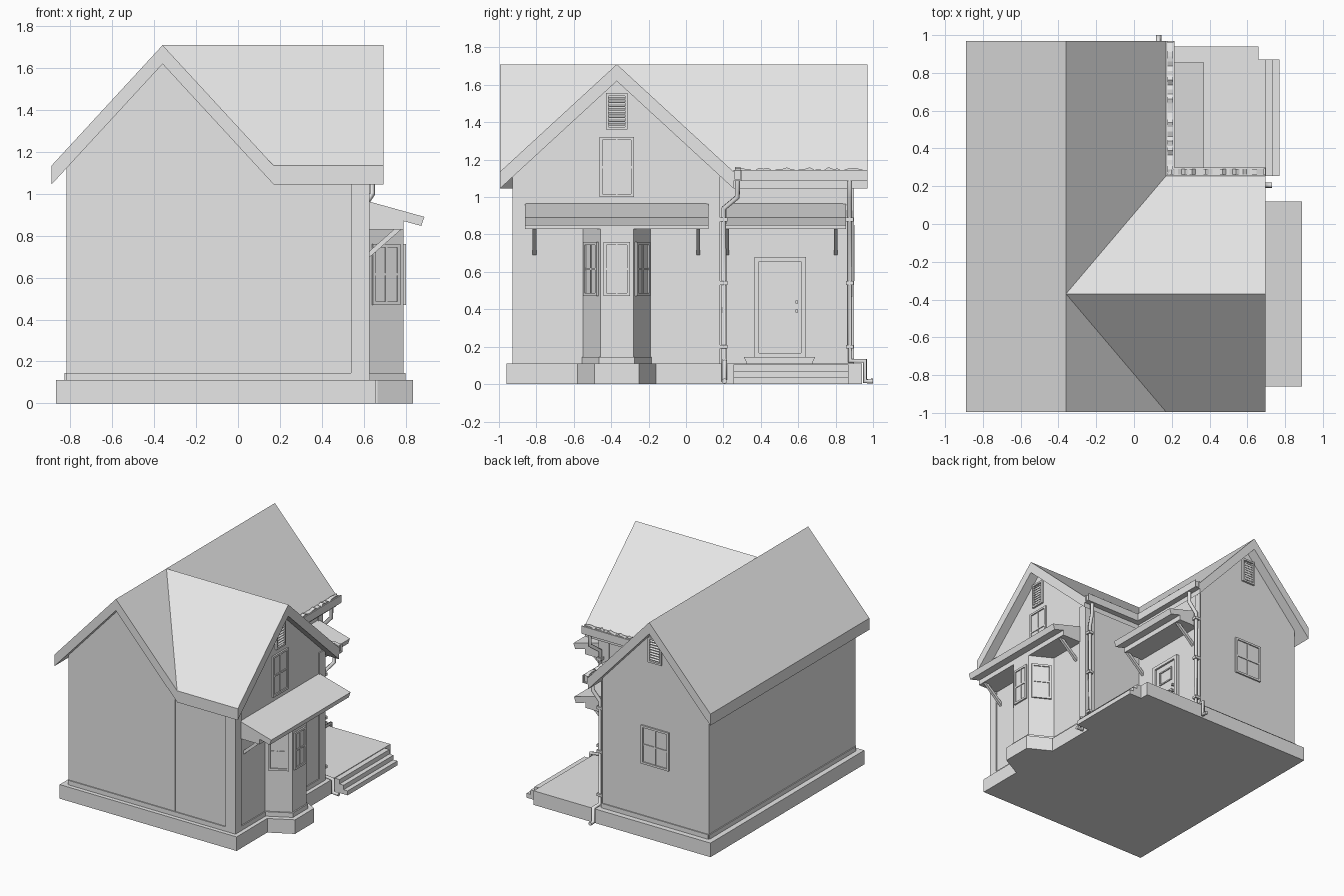
import bpy, bmesh, math
from mathutils import Matrix, Vector

if "Cube" in bpy.data.objects:
    bpy.data.objects.remove(bpy.data.objects["Cube"])

GREY = bpy.data.materials.new("plain_grey")
GREY.use_nodes = True
GREY.diffuse_color = (0.8, 0.8, 0.8, 1)
GREY.node_tree.nodes["Principled BSDF"].inputs["Base Color"].default_value = (0.8, 0.8, 0.8, 1)


def finish(name, bm):
    bmesh.ops.recalc_face_normals(bm, faces=bm.faces)
    mesh = bpy.data.meshes.new(name)
    bm.to_mesh(mesh)
    bm.free()
    mesh.materials.append(GREY)
    ob = bpy.data.objects.new(name, mesh)
    bpy.context.collection.objects.link(ob)
    return ob


def add_box(bm, lo, hi, mat=Matrix()):
    lo, hi = Vector(lo), Vector(hi)
    size = hi - lo
    m = mat @ Matrix.Translation((lo + hi) / 2) @ Matrix.Diagonal((*size, 1))
    bmesh.ops.create_cube(bm, size=1, matrix=m)


def box(name, lo, hi):
    bm = bmesh.new()
    add_box(bm, lo, hi)
    return finish(name, bm)


def prism(name, pts, axis, a, b):
    """Extrude a 2D profile along an axis from a to b."""
    place = {"x": lambda p: (a, p[0], p[1]),
             "y": lambda p: (p[0], a, p[1]),
             "z": lambda p: (p[0], p[1], a)}[axis]
    bm = bmesh.new()
    face = bm.faces.new([bm.verts.new(place(p)) for p in pts])
    out = bmesh.ops.extrude_face_region(bm, geom=[face])
    step = Vector([(b - a) if k == axis else 0 for k in "xyz"])
    bmesh.ops.translate(bm, vec=step, verts=[g for g in out["geom"] if isinstance(g, bmesh.types.BMVert)])
    return finish(name, bm)


# Main dimensions
RX, RY, TOP, EAVE, HALF, THICK = -0.36, -0.37, 1.71, 1.135, 0.53, 0.09
SLOPE_X = (TOP - EAVE) / HALF
SLOPE_Y = (TOP - EAVE) / 0.625
FRONT, BACK, END = -0.995, 0.97, 0.695
VX, VY = RX + HALF, RY + 0.625


def roof_panel(name, pts, height):
    """Sloping slab with vertical edges over a plan outline."""
    bm = bmesh.new()
    face = bm.faces.new([bm.verts.new((x, y, height(x, y))) for x, y in pts])
    out = bmesh.ops.extrude_face_region(bm, geom=[face])
    bmesh.ops.translate(bm, vec=(0, 0, -THICK), verts=[g for g in out["geom"] if isinstance(g, bmesh.types.BMVert)])
    return finish(name, bm)


def main_h(x, y):
    return TOP - SLOPE_X * abs(x - RX)


def wing_h(x, y):
    return TOP - SLOPE_Y * abs(y - RY)


# Roof
roof_panel("roof_main_west", [(RX - HALF, FRONT), (RX, FRONT), (RX, BACK), (RX - HALF, BACK)], main_h)
roof_panel("roof_main_front", [(RX, FRONT), (VX, FRONT), (RX, RY)], main_h)
roof_panel("roof_main_back", [(RX, RY), (VX, VY), (VX, BACK), (RX, BACK)], main_h)
for side, ye in (("front", FRONT), ("back", VY)):
    roof_panel("roof_wing_" + side, [(RX, RY), (END, RY), (END, ye), (VX, ye)], wing_h)

# Foundation and walls
box("foundation", (-0.87, -0.96, 0), (0.66, 0.94, 0.11))


def gable(c, half, slope):
    peak = TOP - 0.05
    low = peak - slope * half
    return [(c - half, 0.1), (c + half, 0.1), (c + half, low), (c, peak), (c - half, low)]


prism("main_walls", gable(RX, 0.46, SLOPE_X), "y", -0.92, 0.89)
prism("wing_walls", gable(RY, 0.545, SLOPE_Y), "x", 0.05, 0.62)

# Corner boards and base boards
T = 0.008
box("front_base_board", (-0.82, -0.92 - T, 0.11), (0.62, -0.92, 0.145))
box("front_corner_board", (0.54, -0.92 - T, 0.11), (0.62 + T, -0.92, 1.1))
box("wing_base_board", (0.62, -0.92, 0.11), (0.62 + T, 0.175, 0.145))
for y in (-0.92 - T, 0.11):
    box("wing_corner_board", (0.62, y, 0.11), (0.62 + T, y + 0.065 + T, 1.13))
box("wing_back_corner_board", (0.54, 0.175, 0.11), (0.62 + T, 0.175 + T, 1.1))
box("wing_back_base_board", (0.1, 0.175, 0.11), (0.62, 0.175 + T, 0.145))
box("porch_base_board", (0.1, 0.18, 0.11), (0.1 + T, 0.89, 0.145))
box("porch_corner_board", (0.1, 0.84, 0.11), (0.1 + T, 0.89 + T, 1.1))
box("back_base_board", (-0.82, 0.89, 0.11), (0.1, 0.89 + T, 0.145))
box("west_base_board", (-0.82 - T, -0.92, 0.11), (-0.82, 0.89, 0.145))


# Bay window body
def bay(name, x, spread, z0, z1):
    wide, narrow = 0.18 + spread, 0.088 + spread
    prism(name, [(0.55, RY - wide), (x - 0.17, RY - wide), (x, RY - narrow),
                 (x, RY + narrow), (x - 0.17, RY + wide), (0.55, RY + wide)], "z", z0, z1)


bay("bay_foundation", 0.835, 0.03, 0, 0.11)
bay("bay_base_board", 0.8, 0.006, 0.11, 0.145)
bay("bay_walls", 0.79, 0, 0.11, 0.85)


# Windows and vents, built facing local +x then turned
def facing(loc, angle):
    return Matrix.Translation(loc) @ Matrix.Rotation(math.radians(angle), 4, "Z")


def add_frame(bm, m, w, h, f, d):
    for s in (-1, 1):
        y = s * (w - f) / 2
        add_box(bm, (0, y - f / 2, -h / 2), (d, y + f / 2, h / 2), m)
        z = s * (h - f) / 2
        add_box(bm, (0, -w / 2, z - f / 2), (d, w / 2, z + f / 2), m)


def window(name, loc, angle, w, h):
    m, bm = facing(loc, angle), bmesh.new()
    add_frame(bm, m, w, h, 0.016, 0.012)
    add_box(bm, (0, -w / 2, -h / 2), (0.003, w / 2, h / 2), m)
    add_box(bm, (0, -0.005, -h / 2), (0.008, 0.005, h / 2), m)
    add_box(bm, (0, -w / 2, -0.006), (0.009, w / 2, 0.006), m)
    finish(name, bm)


def vent(name, loc, angle):
    m, bm = facing(loc, angle), bmesh.new()
    add_frame(bm, m, 0.115, 0.195, 0.014, 0.016)
    for i in range(8):
        tilt = Matrix.Translation((0.004, 0, -0.07 + i * 0.02)) @ Matrix.Rotation(0.6, 4, "Y")
        add_box(bm, (-0.008, -0.045, -0.002), (0.008, 0.045, 0.002), m @ tilt)
    finish(name, bm)


for s in (-1, 1):
    window("bay_side_window", (0.705, RY + s * 0.134, 0.615), s * 61.5, 0.15, 0.29)
window("bay_middle_window", (0.79, RY, 0.615), 0, 0.14, 0.29)
window("wing_attic_window", (0.62, RY, 1.16), 0, 0.185, 0.32)
window("back_window", (RX, 0.89, 0.7), 90, 0.24, 0.3)
vent("wing_vent", (0.62, RY, 1.458), 0)
vent("back_vent", (RX, 0.89, 1.458), 90)

# Canopies with diagonal brackets
for name, x, y0, y1, brackets in (("bay", 0.62, -0.86, 0.12, (-0.81, 0.065)),
                                  ("door", 0.1, 0.21, 0.855, (0.22, 0.8))):
    profile = [(0, 0.965), (0.27, 0.89), (0.255, 0.847), (0.17, 0.87), (0.17, 0.83), (0, 0.83)]
    prism(name + "_canopy", [(x + u, z) for u, z in profile], "y", y0, y1)
    arm = [(0, 0.69), (0, 0.72), (0.13, 0.835), (0.165, 0.835)]
    for y in brackets:
        prism(name + "_bracket", [(x + u, z) for u, z in arm], "y", y - 0.01, y + 0.01)

# Porch steps
for x, z in ((0.7, 0.105), (0.735, 0.07), (0.77, 0.035)):
    box("porch_step", (0.6, 0.255, 0), (x, 0.87, z))
prism("door_step", [(0.31, 0.145), (0.69, 0.145), (0.675, 0.11), (0.325, 0.11)], "x", 0.1, 0.16)

# Door
m, bm = facing((0.1, 0.503, 0.41), 0), bmesh.new()
add_frame(bm, m, 0.275, 0.54, 0.025, 0.025)
add_box(bm, (0, -0.115, -0.265), (0.01, 0.115, 0.25), m)
for y, z, w, h in ((0, 0.145, 0.14, 0.11), (-0.047, -0.1, 0.052, 0.22), (0.047, -0.1, 0.052, 0.22)):
    add_frame(bm, m @ Matrix.Translation((0.008, y, z)), w, h, 0.01, 0.01)
finish("door", bm)
for z in (0.39, 0.44):
    box("door_knob", (0.11, 0.586, z - 0.008), (0.13, 0.6, z + 0.008))

# Gutters with a rippled fill
TROUGH = [(0, 0.06), (0, 0), (0.045, 0), (0.045, 0.06), (0.037, 0.06), (0.037, 0.008), (0.008, 0.008), (0.008, 0.06)]
GZ = 1.085
prism("porch_gutter", [(VX + u, GZ + v) for u, v in TROUGH], "y", VY, BACK)
prism("wing_gutter", [(VY + u, GZ + v) for u, v in TROUGH], "x", VX, END)


def fill(name, axis, a, b, start):
    n = 28
    top = [(a + (b - a) * i / n, 1.15 + 0.006 * math.sin(i * 1.3) + 0.005 * math.sin(i * 2.9)) for i in range(n + 1)]
    prism(name, [(a, GZ + 0.01)] + top + [(b, GZ + 0.01)], axis, start, start + 0.028)


fill("porch_gutter_fill", "x", VY + 0.01, BACK - 0.01, VX + 0.008)
fill("wing_gutter_fill", "y", VX + 0.01, END - 0.01, VY + 0.008)


# Downspouts
def pipe(name, pts):
    cu = bpy.data.curves.new(name, "CURVE")
    cu.dimensions = "3D"
    cu.bevel_depth, cu.bevel_resolution, cu.use_fill_caps = 0.015, 1, True
    sp = cu.splines.new("POLY")
    sp.points.add(len(pts) - 1)
    for p, co in zip(sp.points, pts):
        p.co = (*co, 1)
    cu.materials.append(GREY)
    bpy.context.collection.objects.link(bpy.data.objects.new(name, cu))


pipe("wing_downspout", [(0.64, 0.275, 1.1), (0.64, 0.275, 1.0), (0.6, 0.203, 0.94), (0.6, 0.203, 0.13),
                        (0.68, 0.205, 0.12), (0.68, 0.205, 0.016), (0.73, 0.205, 0.016)])
pipe("porch_downspout", [(0.195, 0.875, 1.1), (0.195, 0.875, 1.0), (0.13, 0.875, 0.93), (0.13, 0.875, 0.125),
                         (0.13, 0.957, 0.125), (0.13, 0.957, 0.016), (0.13, 1.0, 0.016)])
for z in (0.2, 0.54, 0.88):
    box("wing_pipe_clip", (0.58, 0.175, z - 0.01), (0.62, 0.222, z + 0.01))
    box("porch_pipe_clip", (0.1, 0.855, z - 0.01), (0.149, 0.895, z + 0.01))
